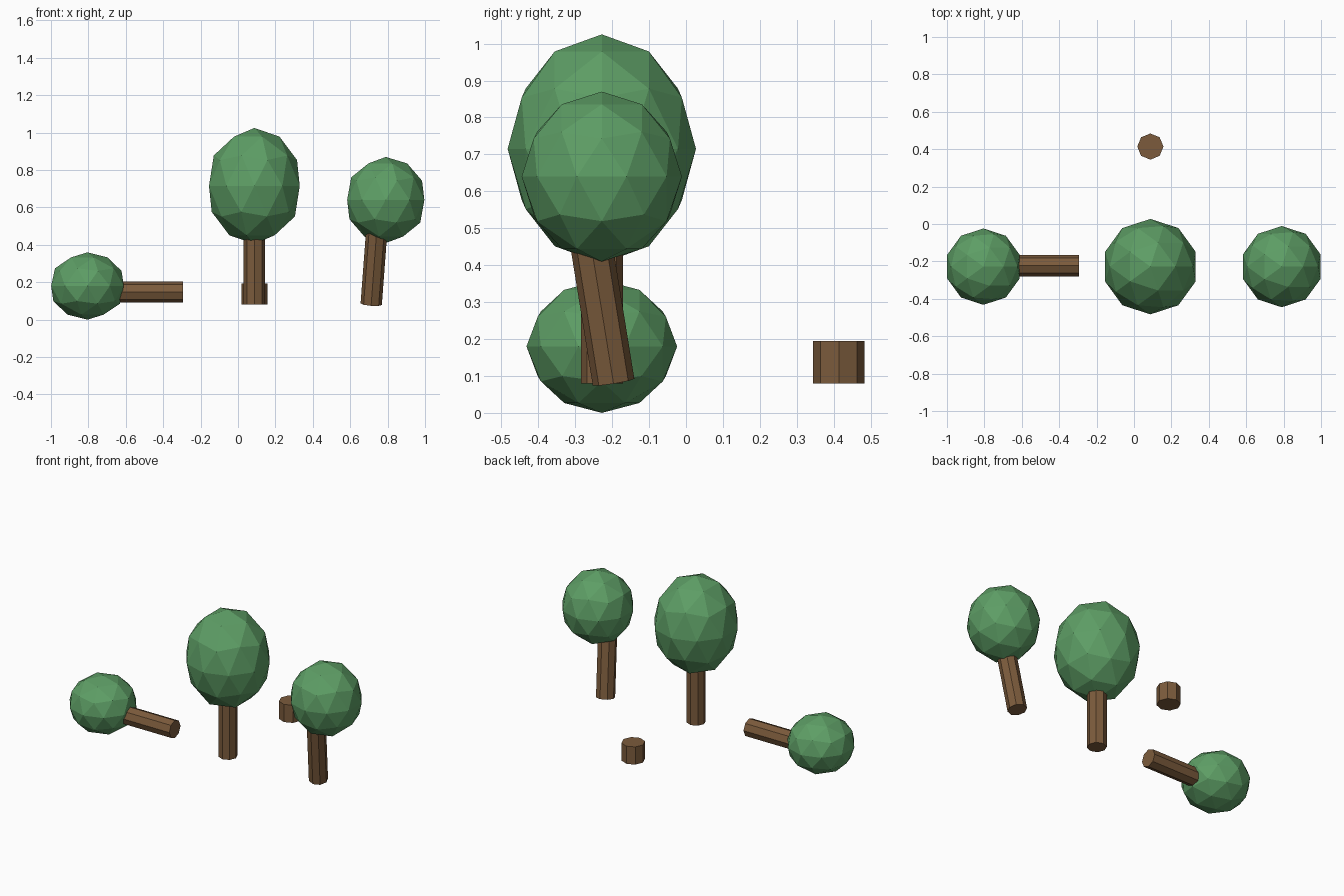
import bpy
from math import pi

if "Cube" in bpy.data.objects:
    bpy.data.objects.remove(bpy.data.objects["Cube"])


def material(name, color):
    m = bpy.data.materials.new(name)
    m.diffuse_color = (*color, 1.0)
    m.use_nodes = True
    m.node_tree.nodes["Principled BSDF"].inputs["Base Color"].default_value = m.diffuse_color
    return m


BARK = material("bark", (0.20, 0.105, 0.045))
LEAF = material("leaf", (0.11, 0.34, 0.13))
ROW_Y = -0.228


def log(name, loc, radius=0.057, length=0.4, rot=(0, 0, 0)):
    bpy.ops.mesh.primitive_cylinder_add(vertices=8, radius=radius, depth=length,
                                        location=loc, rotation=rot)
    ob = bpy.context.object
    ob.name = name
    ob.data.materials.append(BARK)


def crown(name, loc, radius, half_height):
    bpy.ops.mesh.primitive_ico_sphere_add(subdivisions=2, radius=1, location=loc)
    ob = bpy.context.object
    ob.name = name
    ob.scale = (radius, radius, half_height)
    ob.data.materials.append(LEAF)


# upright tree
log("upright_trunk", (0.0875, ROW_Y, 0.28))
crown("upright_foliage", (0.0875, ROW_Y, 0.715), 0.255, 0.31)

# leaning tree
log("leaning_trunk", (0.727, ROW_Y, 0.28), rot=(0.16, 0.075, 0))
crown("leaning_foliage", (0.79, ROW_Y, 0.64), 0.217, 0.23)

# fallen tree
log("fallen_trunk", (-0.495, ROW_Y + 0.005, 0.148), rot=(0, pi / 2, 0))
crown("fallen_foliage", (-0.805, ROW_Y, 0.18), 0.204, 0.18)

# stump
log("stump", (0.0875, 0.414, 0.137), radius=0.07, length=0.114)
